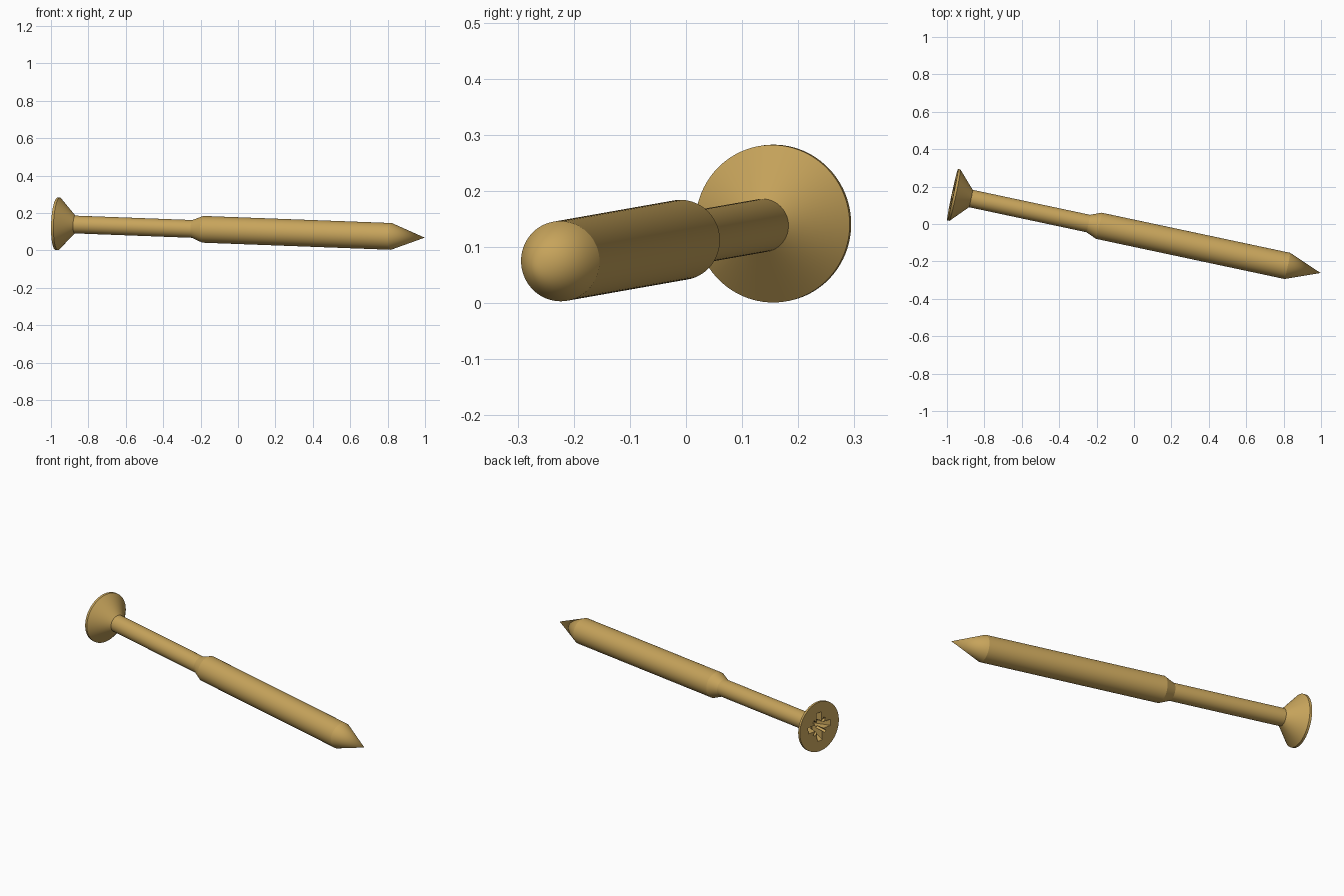
import bpy, bmesh, math
from mathutils import Vector, Matrix

if "Cube" in bpy.data.objects:
    bpy.data.objects.remove(bpy.data.objects["Cube"], do_unlink=True)

# Brass material
brass = bpy.data.materials.new("brass")
brass.use_nodes = True
colour = (0.57, 0.37, 0.105, 1)
brass.diffuse_color = colour
brass.node_tree.nodes["Principled BSDF"].inputs["Base Color"].default_value = colour

# Placement: local z runs from the head face to the tip
head = Vector((-0.97, 0.157, 0.142))
tip = Vector((0.998, -0.262, 0.068))
axis = tip - head
length = axis.length
placement = Matrix.Translation(head) @ axis.to_track_quat('Z', 'Y').to_matrix().to_4x4()


def add_object(name, bm):
    bmesh.ops.recalc_face_normals(bm, faces=bm.faces)
    mesh = bpy.data.meshes.new(name)
    bm.to_mesh(mesh)
    bm.free()
    mesh.materials.append(brass)
    obj = bpy.data.objects.new(name, mesh)
    bpy.context.collection.objects.link(obj)
    obj.matrix_world = placement
    return obj


def lathe(name, profile, steps=96):
    """Spin (radius, height) points about local z; the open first ring is capped."""
    bm = bmesh.new()
    verts = [bm.verts.new((r, 0, h)) for r, h in profile]
    edges = [bm.edges.new(pair) for pair in zip(verts, verts[1:])]
    bmesh.ops.spin(bm, geom=verts + edges, cent=(0, 0, 0), axis=(0, 0, 1),
                   angle=math.tau, steps=steps)
    bmesh.ops.remove_doubles(bm, verts=bm.verts, dist=1e-5)
    bmesh.ops.holes_fill(bm, edges=[e for e in bm.edges if e.is_boundary], sides=0)
    return add_object(name, bm)


def slot_cutter(name, angle, half_length, half_width, depth):
    """Bar through the head centre that narrows towards its floor."""
    bm = bmesh.new()
    bmesh.ops.create_cube(bm, size=2)
    for v in bm.verts:
        deep = v.co.z > 0
        v.co.x *= half_length * (0.5 if deep else 1.1)
        v.co.y *= half_width * (0.8 if deep else 1)
        v.co.z = depth if deep else -0.01
    bmesh.ops.rotate(bm, verts=bm.verts, matrix=Matrix.Rotation(angle, 3, 'Z'))
    cutter = add_object(name, bm)
    cutter.hide_render = True
    return cutter


# Countersunk head, plain shank, thicker body and point
screw = lathe("screw", [
    (0.1405, 0), (0.1405, 0.013), (0.0475, 0.1), (0.0475, 0.742),
    (0.0715, 0.8), (0.0715, 1.831), (0, length)])

# Cross recess with four fine diagonal notches
cutters = []
for i in range(4):
    wide = i % 2 == 0
    cutters.append(slot_cutter("recess_cutter", i * math.pi / 4,
                               0.078 if wide else 0.058,
                               0.018 if wide else 0.008,
                               0.075 if wide else 0.045))
for cutter in cutters:
    cut = screw.modifiers.new("recess", 'BOOLEAN')
    cut.operation = 'DIFFERENCE'
    cut.solver = 'EXACT'
    cut.object = cutter

# Bake the recess and drop the cutters
bpy.context.view_layer.update()
baked = bpy.data.meshes.new_from_object(
    screw.evaluated_get(bpy.context.evaluated_depsgraph_get()))
screw.modifiers.clear()
screw.data = baked
for cutter in cutters:
    bpy.data.objects.remove(cutter, do_unlink=True)

bpy.ops.object.select_all(action='DESELECT')
screw.select_set(True)
bpy.context.view_layer.objects.active = screw
bpy.ops.object.shade_smooth_by_angle(angle=math.radians(15))
